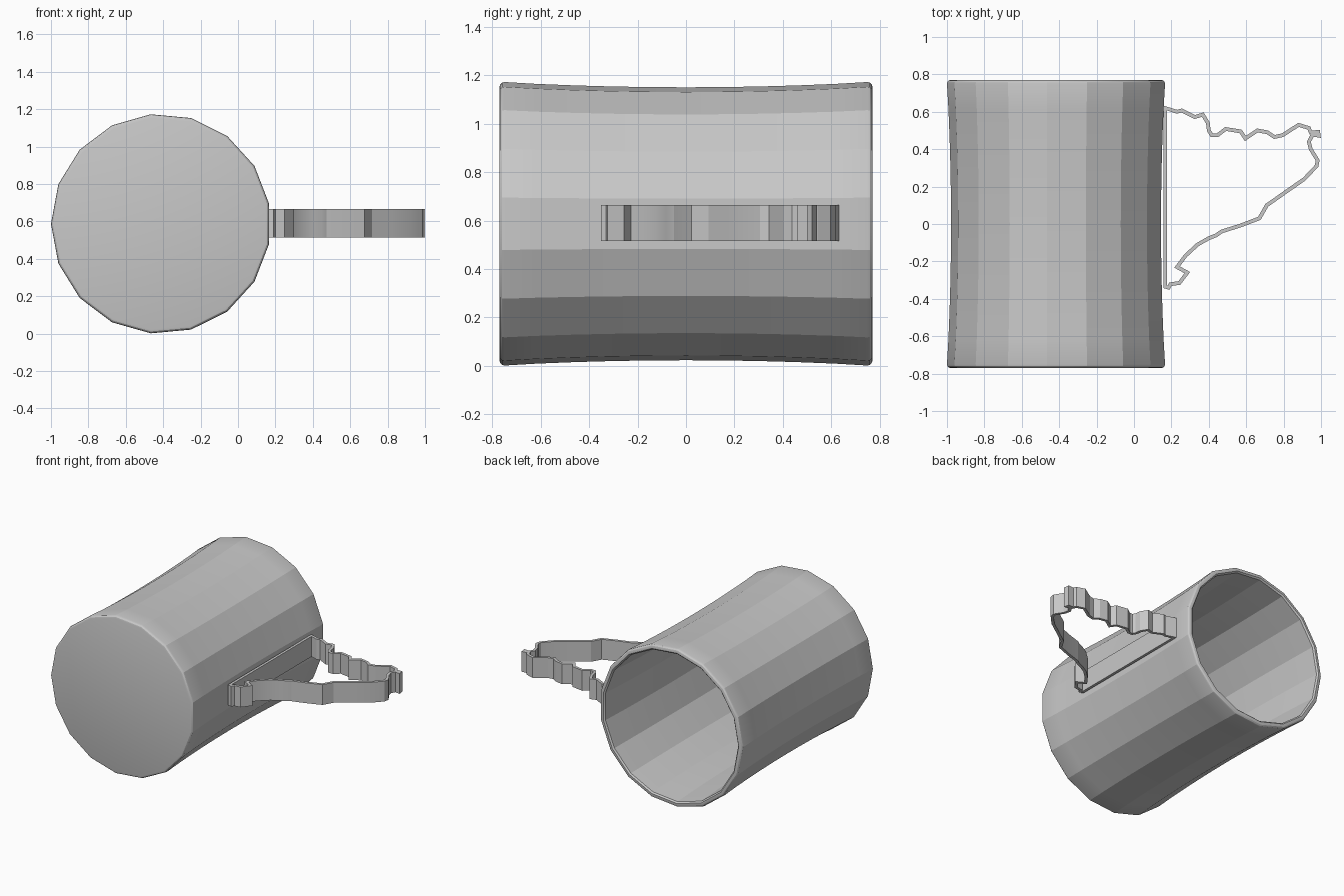
import bpy
import bmesh
import math
from mathutils import Vector

# Remove the default cube
cube = bpy.data.objects.get("Cube")
if cube:
    bpy.data.objects.remove(cube, do_unlink=True)

# One plain grey for the whole mug
grey = bpy.data.materials.new("warm_free_grey")
grey.name = "plain_grey"
grey.use_nodes = True
colour = (0.58, 0.58, 0.58, 1)
grey.diffuse_color = colour
grey.node_tree.nodes["Principled BSDF"].inputs["Base Color"].default_value = colour

SIDES = 17
RADIUS = 0.588
HALF = 0.77
WALL = 0.04
BEVEL = 0.02
CENTRE = Vector((RADIUS - 1, 0, 0.587))


def finish(bm, name, angle):
    """Turn a bmesh into a shaded, coloured object."""
    bmesh.ops.recalc_face_normals(bm, faces=bm.faces)
    mesh = bpy.data.meshes.new(name)
    bm.to_mesh(mesh)
    bm.free()
    mesh.materials.append(grey)
    obj = bpy.data.objects.new(name, mesh)
    bpy.context.collection.objects.link(obj)
    bpy.ops.object.select_all(action='DESELECT')
    obj.select_set(True)
    bpy.context.view_layer.objects.active = obj
    bpy.ops.object.shade_smooth_by_angle(angle=math.radians(angle))
    return obj


def waist(y):
    """Outer radius, drawn in slightly at the middle of the length."""
    return RADIUS - 0.022 * (1 - (y / HALF) ** 2)


def corner(y, r, dy, dr, start, end, steps=3):
    """Points of a rounded corner in the (y, radius) profile."""
    turns = [math.radians(start + (end - start) * i / steps) for i in range(steps + 1)]
    return [(y + dy * math.sin(t), r + dr * math.cos(t)) for t in turns]


def lathe(name, profile):
    """Spin a (y, radius) profile round the lying axis, capping both ends."""
    bm = bmesh.new()
    rings = []
    for y, r in profile:
        ring = []
        for i in range(SIDES):
            a = math.pi + math.tau * i / SIDES
            ring.append(bm.verts.new(CENTRE + Vector((r * math.cos(a), y, r * math.sin(a)))))
        rings.append(ring)
    for a, b in zip(rings, rings[1:]):
        for i in range(SIDES):
            j = (i + 1) % SIDES
            bm.faces.new((a[i], a[j], b[j], b[i]))
    bm.faces.new(rings[0])
    bm.faces.new(rings[-1])
    return finish(bm, name, 19)


# Mug body: closed base in front, rounded rim and opening at the back
stations = [HALF * k / 5 for k in range(-4, 5)]
edge = HALF - BEVEL
rounded = RADIUS - BEVEL
inner_rim = RADIUS - WALL
profile = corner(-edge, rounded, BEVEL, BEVEL, -90, 0)
profile += [(y, waist(y)) for y in stations]
profile += corner(edge, rounded, BEVEL, BEVEL, 0, 90)
profile += [(HALF, inner_rim + BEVEL / 2), (edge + BEVEL / 2, inner_rim)]
profile += [(y, waist(y) - WALL) for y in reversed(stations)]
profile += [(WALL - HALF, inner_rim)]
lathe("mug_body", profile)


def ribbon(name, path, half_width, low, high):
    """Closed band of even thickness that follows a path in plan."""
    bm = bmesh.new()
    points = [Vector(p) for p in path]
    rings = []
    for i, p in enumerate(points):
        before = (p - points[i - 1]).normalized()
        after = (points[(i + 1) % len(points)] - p).normalized()
        n1 = Vector((-before.y, before.x))
        n2 = Vector((-after.y, after.x))
        mid = (n1 + n2).normalized()
        off = mid * half_width * min(1 / max(mid.dot(n1), 0.1), 1.6)
        corners = [(p + off, low), (p + off, high), (p - off, high), (p - off, low)]
        rings.append([bm.verts.new((q.x, q.y, z)) for q, z in corners])
    for i, a in enumerate(rings):
        b = rings[(i + 1) % len(rings)]
        for k in range(4):
            m = (k + 1) % 4
            bm.faces.new((a[k], a[m], b[m], b[k]))
    return finish(bm, name, 15)


# Handle: jagged upper edge, tip with a small hook, long sloping lower edge
upper = [(.167, .62), (.23, .6), (.255, .607), (.325, .572), (.368, .585),
         (.395, .54), (.4, .5), (.415, .475), (.447, .475), (.49, .508),
         (.57, .495), (.596, .457), (.66, .5), (.714, .49), (.75, .465),
         (.795, .475), (.88, .53)]
tip = [(.935, .513), (.945, .49), (.985, .492), (.988, .472), (.955, .478),
       (.935, .44), (.945, .4), (.982, .34), (.976, .31)]
lower = [(.91, .24), (.815, .174), (.71, .1), (.67, .03), (.564, -.01),
         (.468, -.04), (.44, -.06), (.4, -.076), (.34, -.11), (.275, -.17),
         (.23, -.23), (.285, -.26), (.243, -.315), (.195, -.322),
         (.185, -.34), (.167, -.335)]
ribbon("handle", upper + tip + lower, 0.01, 0.515, 0.665)
